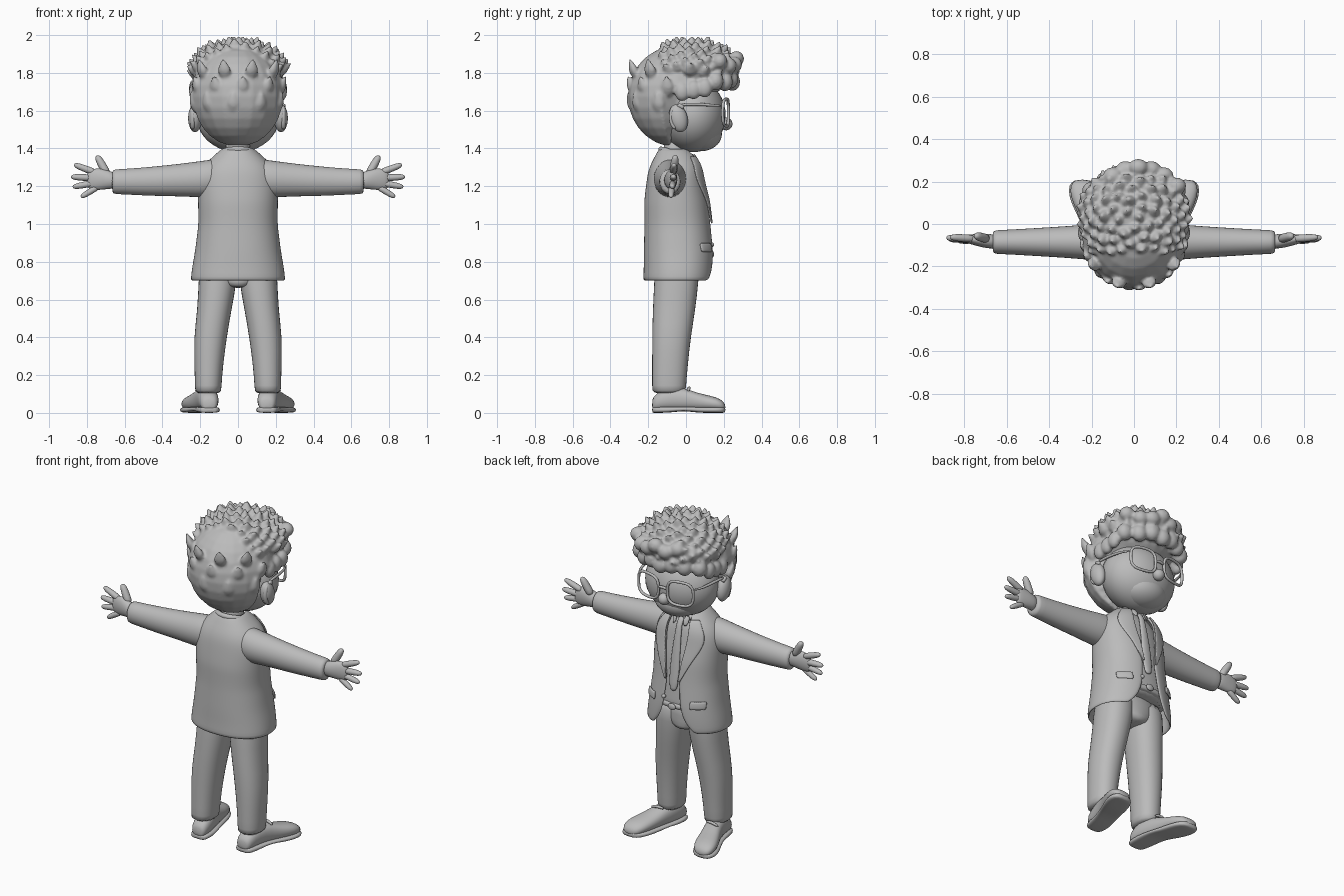
import bpy, bmesh, math, random
from mathutils import Vector, Matrix

random.seed(4)
cube = bpy.data.objects.get("Cube")
if cube:
    bpy.data.objects.remove(cube)

grey = bpy.data.materials.new("clay_grey")
grey.use_nodes = True
grey.diffuse_color = (0.5, 0.5, 0.5, 1)
grey.node_tree.nodes["Principled BSDF"].inputs["Base Color"].default_value = (0.5, 0.5, 0.5, 1)


def finish(name, bm, mirror=False, subsurf=1, solid=0):
    bmesh.ops.recalc_face_normals(bm, faces=bm.faces)
    mesh = bpy.data.meshes.new(name)
    bm.to_mesh(mesh)
    bm.free()
    for p in mesh.polygons:
        p.use_smooth = True
    mesh.materials.append(grey)
    ob = bpy.data.objects.new(name, mesh)
    bpy.context.collection.objects.link(ob)
    if mirror:
        m = ob.modifiers.new("mirror", 'MIRROR')
        m.use_mirror_merge = False
    if solid:
        s = ob.modifiers.new("thickness", 'SOLIDIFY')
        s.thickness, s.offset = solid, 0
    if subsurf:
        ob.modifiers.new("smooth", 'SUBSURF').levels = subsurf
        ob.modifiers["smooth"].render_levels = subsurf
    return ob


def loft(name, rings, closed_ring=True, closed_path=False, cap=True, **kw):
    bm = bmesh.new()
    rows = [[bm.verts.new(p) for p in r] for r in rings]
    n = len(rows[0])
    pairs = list(zip(rows, rows[1:])) + ([(rows[-1], rows[0])] if closed_path else [])
    for a, b in pairs:
        for i in range(n if closed_ring else n - 1):
            j = (i + 1) % n
            bm.faces.new((a[i], a[j], b[j], b[i]))
    if cap and closed_ring and not closed_path:
        bm.faces.new(rows[0])
        bm.faces.new(rows[-1])
    return finish(name, bm, **kw)


def ring(c, u, v, ru, rv, n=16, power=1.0):
    f = lambda w: math.copysign(abs(w) ** power, w)
    return [Vector(c) + u * ru * f(math.cos(k * math.tau / n)) + v * rv * f(math.sin(k * math.tau / n))
            for k in range(n)]


X, Y, Z = Vector((1, 0, 0)), Vector((0, 1, 0)), Vector((0, 0, 1))


def tube(name, pts, radii, closed=False, n=8, **kw):
    pts = [Vector(p) for p in pts]
    if not isinstance(radii, (list, tuple)):
        radii = [radii] * len(pts)
    rings = []
    for i, p in enumerate(pts):
        nxt = pts[(i + 1) % len(pts)] if closed else pts[min(i + 1, len(pts) - 1)]
        prv = pts[i - 1] if closed else pts[max(i - 1, 0)]
        t = (nxt - prv).normalized()
        ref = Y if abs(t.y) < 0.9 else Z
        u = t.cross(ref).normalized()
        rings.append(ring(p, u, t.cross(u), radii[i], radii[i], n))
    return loft(name, rings, closed_path=closed, **kw)


def finger(name, a, b, r):
    a, b = Vector(a), Vector(b)
    tube(name, [a.lerp(b, t) for t in (0, .35, .7, .92, 1)],
         [r, r, r * .95, r * .75, r * .3], mirror=True)


def ball(name, c, radii, mirror=False, tilt=0):
    bm = bmesh.new()
    bmesh.ops.create_uvsphere(bm, u_segments=32, v_segments=20, radius=1, matrix=Matrix.Translation(c)
                              @ Matrix.Rotation(tilt, 4, 'X') @ Matrix.Diagonal((*radii, 1)))
    return finish(name, bm, mirror, 0)


# Jacket profile: height, half width, centre y, half depth, front opening
ROWS = [(.70, .245, -.04, .18, .14), (.76, .238, -.037, .18, .085), (.85, .222, -.037, .18, .055),
        (1.0, .203, -.043, .17, .04), (1.12, .205, -.05, .165, .055), (1.22, .205, -.055, .148, .07),
        (1.3, .185, -.055, .135, .075), (1.35, .13, -.05, .11, .065), (1.4, .075, -.065, .07, .045)]


def profile(z):
    for a, b in zip(ROWS, ROWS[1:]):
        if z <= b[0]:
            t = max(0, (z - a[0]) / (b[0] - a[0]))
            return [p + (q - p) * t for p, q in zip(a, b)]
    return ROWS[-1]


def coat_point(z, t, off=0):
    _, rx, yc, ry, _ = profile(z)
    f = lambda w: math.copysign(abs(w) ** .88, w)
    return Vector(((rx + off) * f(math.sin(t)), yc + (ry + off) * f(math.cos(t)), z))


def front_angle(z, x):
    return math.asin(min(.98, (x / profile(z)[1])) ** (1 / .88))


def span(a, b, n):
    return [a + (b - a) * i / (n - 1) for i in range(n)]


def patch(name, zs, edges, off, solid):
    loft(name, [[coat_point(z, front_angle(z, x), off) for x in span(*edges(z), 6)] for z in zs],
         closed_ring=False, mirror=True, solid=solid)


# Suit jacket, shirt, lapels and pockets
coat = []
for z in span(.7, 1.4, 18):
    a = front_angle(z, profile(z)[4])
    coat.append([coat_point(z, t) for t in span(a, math.tau - a, 36)])
loft("jacket", coat, closed_ring=False, solid=.014)
loft("shirt", [[coat_point(z, t * math.tau / 28, -.018) for t in range(28)] for z in span(.8, 1.38, 12)])
patch("lapels", span(1.0, 1.36, 10),
      lambda z: (profile(z)[4] - .004, profile(z)[4] + .008 + .075 * min(1, (z - 1) / .22, (1.42 - z) / .15)),
      .012, .01)
patch("pocket_flaps", span(.85, .9, 3), lambda z: (.11, .185), .012, .012)
loft("belt", [[coat_point(z, t * math.tau / 28, o) for t in range(28)]
              for z, o in ((.82, -.02), (.825, -.01), (.855, -.01), (.86, -.02))])
ball("belt_buckle", (0, .138, .84), (.025, .01, .02))
ball("jacket_button", (.055, .137, .89), (.012, .012, .012))

# Collar and tie
tube("jacket_collar", [(.088 * math.sin(a), -.045 + .088 * math.cos(a), 1.375 - .02 * math.cos(a))
                       for a in span(.45, math.tau - .45, 20)], .017)
loft("shirt_collar", [[Vector(p) for p in ((.008, .06, 1.365), (.055, .035, 1.39), (.06, .055, 1.335),
                                           (.035, .085, 1.3))],
                      [Vector(p) for p in ((.008, .05, 1.36), (.055, .025, 1.385), (.06, .045, 1.33),
                                           (.035, .07, 1.295))]], mirror=True)
tie = [(1.36, .022), (1.325, .018), (1.3, .02), (1.15, .03), (.97, .036), (.93, .015)]
loft("tie", [ring((0, coat_point(z, 0, -.01).y, z), X, Y, w, .012, 10) for z, w in tie])

# Trousers
legs = [(.84, .1, .1, -.045, .12), (.7, .107, .104, -.05, .12), (.55, .124, .092, -.063, .115),
        (.4, .147, .089, -.077, .104), (.25, .155, .077, -.085, .096), (.13, .158, .071, -.09, .091),
        (.1, .158, .071, -.09, .091)]
loft("trouser_legs", [ring((x, y, z), X, Y, rx, ry, power=.9) for z, x, rx, y, ry in legs], mirror=True)
loft("trouser_seat", [ring((0, -.048, z), X, Y, w, .115) for z, w in ((.86, .19), (.75, .19), (.69, .14), (.66, .04))])


# Shoes: y, centre x, half width, top height
def shoe(name, grow, flat, bottom):
    rows = [(-.18, .152, .03, .07), (-.165, .153, .05, .1), (-.09, .158, .058, .14), (-.01, .178, .058, .135),
            (.06, .205, .066, .105), (.13, .228, .074, .092), (.185, .24, .062, .075), (.21, .244, .03, .045)]
    rings = []
    for y, x, w, h in rows:
        low = bottom + (.012 if flat and -.05 < y < .05 else 0)
        h = flat or h
        rings.append(ring((x, y, (low + h) / 2), X, Z, w + grow, (h - low) / 2, 16, .6 if flat else .85))
    loft(name, rings, mirror=True)


shoe("shoes", 0, 0, .012)
shoe("shoe_soles", .007, .032, 0)
tube("shoe_laces", [(.14, .01, .125), (.185, .02, .137), (.23, .01, .115)], .009, mirror=True)

# Sleeves and hands
sleeve = [(.07, 1.25, .1, .08), (.15, 1.24, .102, .09), (.22, 1.236, .096, .085), (.32, 1.232, .087, .076),
          (.45, 1.226, .079, .068), (.58, 1.224, .07, .06), (.655, 1.224, .067, .057), (.668, 1.224, .062, .052)]
loft("sleeves", [ring((x, -.085, z), Y, Z, ry, rz) for x, z, rz, ry in sleeve], mirror=True)
palm = [(.64, 1.228, .042, .034), (.69, 1.235, .05, .036), (.735, 1.238, .06, .03), (.78, 1.235, .056, .022),
        (.8, 1.233, .04, .014)]
loft("palms", [ring((x, -.085 + (x - .64) * .1, z), Y, Z, ry, rz) for x, z, rz, ry in palm], mirror=True)
finger("thumb", (.69, -.07, 1.26), (.748, -.055, 1.362), .024)
finger("index_finger", (.75, -.07, 1.27), (.868, -.062, 1.315), .02)
finger("middle_finger", (.76, -.07, 1.243), (.885, -.065, 1.25), .02)
finger("ring_finger", (.76, -.072, 1.217), (.876, -.072, 1.196), .019)
finger("little_finger", (.74, -.075, 1.198), (.832, -.08, 1.142), .018)

# Head
tube("neck", [(0, -.065, 1.3), (0, -.06, 1.38), (0, -.04, 1.47)], [.07, .064, .07], n=16)
ball("face", (0, .035, 1.575), (.222, .175, .195))
ball("chin", (0, .075, 1.475), (.14, .115, .09))
ball("nose", (0, .212, 1.53), (.034, .034, .034))
ball("ears", (.228, -.04, 1.56), (.036, .048, .075), True, .25)
tube("ear_rims", [(.24, -.04 + .04 * math.sin(a), 1.565 + .065 * math.cos(a)) for a in span(-2.8, .8, 9)],
     .013, mirror=True)

# Glasses
lens = []
for k in range(24):
    c, s = math.cos(k * math.tau / 24), math.sin(k * math.tau / 24)
    x = .108 + .078 * math.copysign(abs(c) ** .65, c)
    lens.append((x, .225 - .9 * x * x, 1.59 + .072 * math.copysign(abs(s) ** .65, s)))
tube("glasses_rims", lens, .009, closed=True, mirror=True)
tube("glasses_bridge", [(-.035, .222, 1.6), (0, .228, 1.61), (.035, .222, 1.6)], .009)
tube("glasses_arms", [(.182, .192, 1.625), (.215, .15, 1.628), (.232, .04, 1.636), (.236, -.04, 1.63)],
     .009, mirror=True)

# Hair: rounded cap, crown and tufts fused into one surface
hair = bmesh.new()


def lump(c, radii, aim=Z, taper=0):
    m = aim.to_track_quat('Z', 'Y').to_matrix()
    for v in bmesh.ops.create_uvsphere(hair, u_segments=20, v_segments=14, radius=1)["verts"]:
        k = 1 - taper * max(0, v.co.z)
        v.co = Vector(c) + m @ Vector((v.co.x * k * radii[0], v.co.y * k * radii[1], v.co.z * radii[2]))


lump((0, -.05, 1.675), (.252, .258, .268))
for v in hair.verts:  # tuck the cap under the face
    if v.co.y > -.08 and v.co.z < 1.69 + .2 * max(0, v.co.y):
        v.co = Vector((v.co.x * .75, -.05 + (v.co.y + .05) * .6, max(v.co.z, 1.5)))
lump((0, .04, 1.81), (.235, .2, .145))
count = 190
for i in range(count):
    h = 1 - 2 * (i + .5) / count
    a = i * 2.39996
    d = Vector((math.sqrt(1 - h * h) * math.cos(a), math.sqrt(1 - h * h) * math.sin(a), h))
    if d.y < -.72 or h < -.12 - .2 * d.y:
        continue
    base = Vector((d.x * .235, .03 + d.y * .215, 1.81 + d.z * .14))
    size = random.uniform(.03, .042)
    lump(base, (size, size * .75, size * 1.5), (d + Vector((0, .1, .7))).normalized(), .6)
# Sparse locks down the back
for i in range(14):
    a = -math.pi / 2 + (i - 6.5) * .21
    z = 1.73 + .09 * (i % 3 - 1)
    lump((.238 * math.cos(a), -.05 + .242 * math.sin(a), z), (.035, .022, .06),
         Vector((math.cos(a) * .35, math.sin(a) * .35, 1)).normalized(), .6)
# Large curls over the forehead
for x in span(-.2, .2, 7):
    y = .255 - 2.2 * x * x
    lump((x, y - .01, 1.77 + random.uniform(-.02, .02)), (.045, .042, .05))
    lump((x * .9 + .02, y + .012, 1.855 + random.uniform(-.02, .02)), (.046, .04, .042))
for s in (-1, 1):
    for y, z in ((.1, 1.72), (.04, 1.71), (-.02, 1.7)):
        lump((s * .228, y, z), (.032, .04, .05))
ob = finish("curly_hair", hair, subsurf=0)
rm = ob.modifiers.new("fuse", 'REMESH')
rm.mode, rm.voxel_size, rm.use_smooth_shade = 'VOXEL', .009, True
sm = ob.modifiers.new("soften", 'SMOOTH')
sm.factor, sm.iterations = .5, 3
